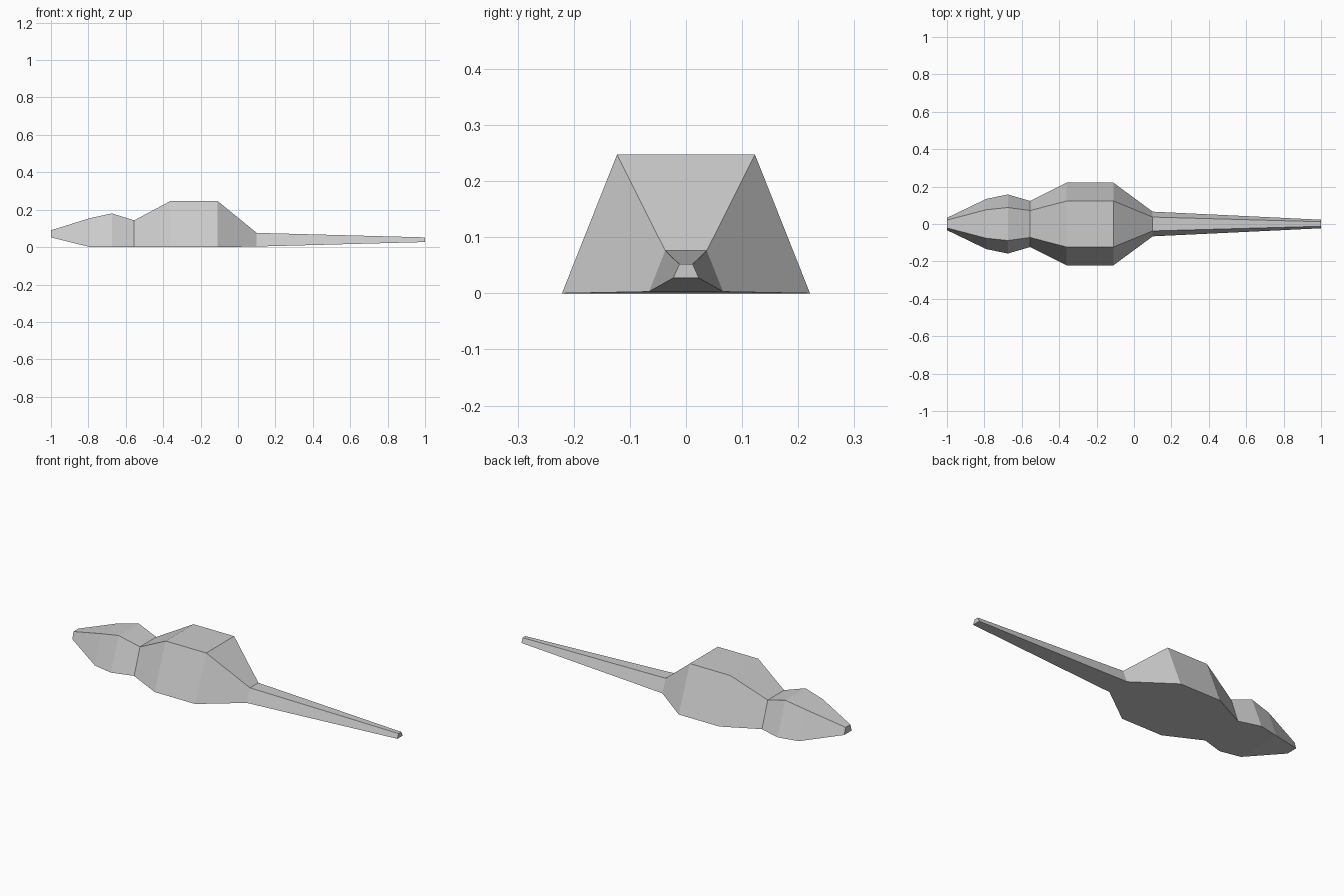
import bpy

if "Cube" in bpy.data.objects:
    bpy.data.objects.remove(bpy.data.objects["Cube"])

# Single grey finish
grey = bpy.data.materials.new("light_grey")
grey.diffuse_color = (0.6, 0.6, 0.6, 1)
grey.use_nodes = True
grey.node_tree.nodes["Principled BSDF"].inputs["Base Color"].default_value = grey.diffuse_color

# Trapezoid sections: x, bottom half width, top half width, bottom z, top z
SECTIONS = [
    (-1.00, 0.033, 0.021, 0.052, 0.090),   # snout
    (-0.79, 0.134, 0.076, 0.0, 0.155),     # cheeks
    (-0.675, 0.158, 0.088, 0.0, 0.180),    # crown
    (-0.555, 0.123, 0.072, 0.0, 0.143),    # neck
    (-0.36, 0.221, 0.123, 0.0, 0.247),     # shoulders
    (-0.11, 0.221, 0.123, 0.0, 0.247),     # hips
    (0.10, 0.066, 0.037, 0.003, 0.076),    # tail root
    (1.00, 0.023, 0.012, 0.027, 0.052),    # tail tip
]


def loft(name, sections):
    """Join four-sided sections along x and cap both ends."""
    verts, faces = [], []
    for x, wide, narrow, low, high in sections:
        verts += [(x, -wide, low), (x, wide, low), (x, narrow, high), (x, -narrow, high)]
    for s in range(len(sections) - 1):
        for i in range(4):
            a, b = s * 4 + i, s * 4 + (i + 1) % 4
            faces.append((a, b, b + 4, a + 4))
    end = len(verts) - 4
    faces += [(3, 2, 1, 0), (end, end + 1, end + 2, end + 3)]
    mesh = bpy.data.meshes.new(name)
    mesh.from_pydata(verts, [], faces)
    mesh.materials.append(grey)
    mesh.update()
    obj = bpy.data.objects.new(name, mesh)
    bpy.context.collection.objects.link(obj)
    # Make every face point outward
    bpy.context.view_layer.objects.active = obj
    obj.select_set(True)
    bpy.ops.object.mode_set(mode='EDIT')
    bpy.ops.mesh.select_all(action='SELECT')
    bpy.ops.mesh.normals_make_consistent(inside=False)
    bpy.ops.object.mode_set(mode='OBJECT')
    return obj


# Head, body and tail form one continuous shell
loft("animal_body", SECTIONS)
